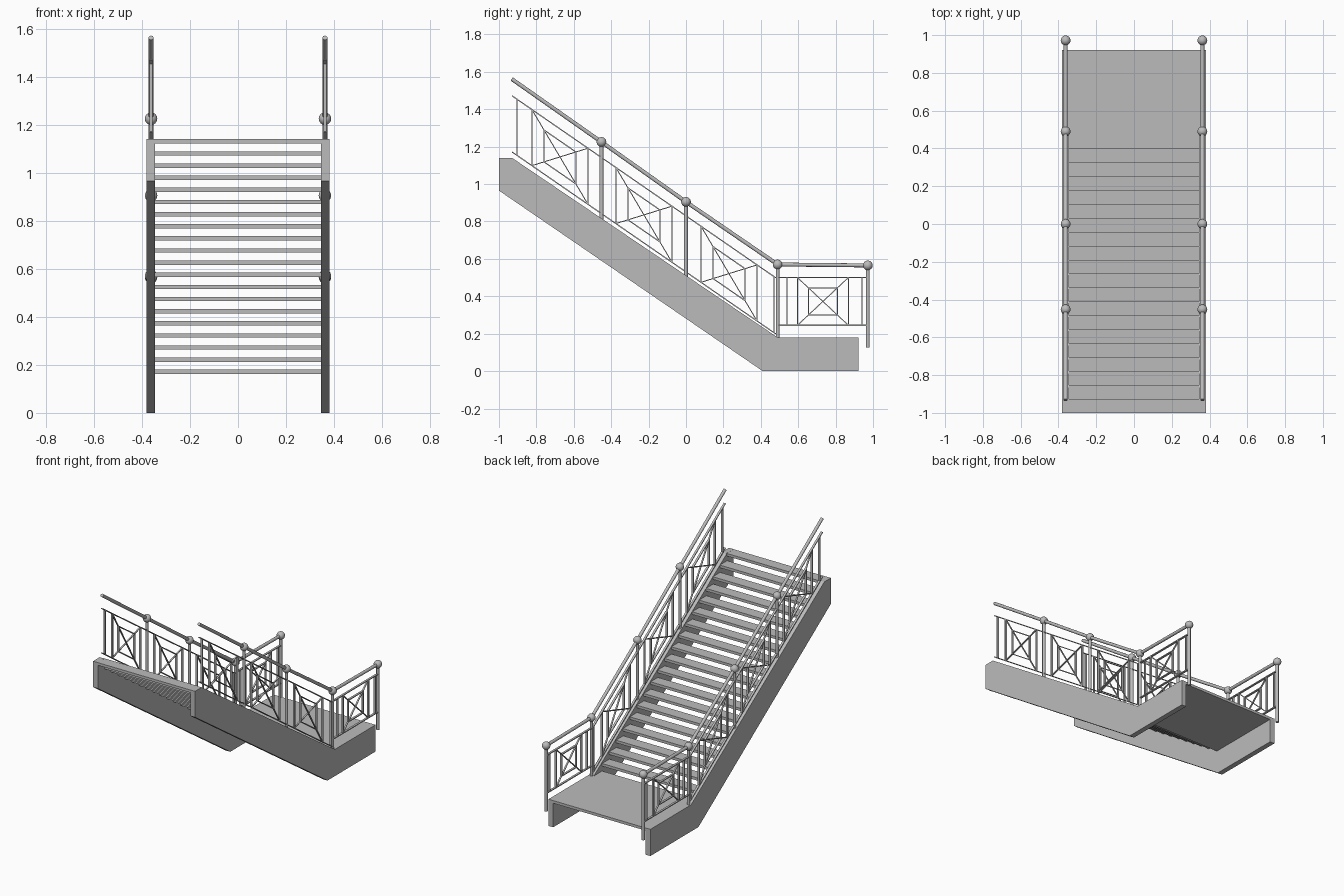
import bpy, bmesh
from mathutils import Vector

cube = bpy.data.objects.get("Cube")
if cube:
    bpy.data.objects.remove(cube, do_unlink=True)

grey = bpy.data.materials.new("grey_metal")
grey.use_nodes = True
colour = (0.5, 0.5, 0.5, 1)
grey.diffuse_color = colour
grey.node_tree.nodes["Principled BSDF"].inputs["Base Color"].default_value = colour

RAIL_X = 0.362
SLOPE = -0.69
RISE, RUN = 0.0505, 0.0737
LANDING_Z, LANDING_Y = 0.18, 0.40


def finish(name, bm, smooth=False):
    bmesh.ops.recalc_face_normals(bm, faces=bm.faces)
    mesh = bpy.data.meshes.new(name)
    bm.to_mesh(mesh)
    bm.free()
    mesh.materials.append(grey)
    obj = bpy.data.objects.new(name, mesh)
    bpy.context.collection.objects.link(obj)
    if smooth:
        bpy.ops.object.select_all(action='DESELECT')
        obj.select_set(True)
        bpy.context.view_layer.objects.active = obj
        bpy.ops.object.shade_smooth_by_angle()
    return obj


def prism(bm, outline, x0, x1):
    """Extrude a (y, z) outline from x0 to x1."""
    face = bm.faces.new([bm.verts.new((x0, y, z)) for y, z in outline])
    out = bmesh.ops.extrude_face_region(bm, geom=[face])
    moved = [v for v in out["geom"] if isinstance(v, bmesh.types.BMVert)]
    bmesh.ops.translate(bm, verts=moved, vec=(x1 - x0, 0, 0))


def slab(bm, y0, y1, top, half_x, thick=0.018):
    prism(bm, [(y0, top - thick), (y1, top - thick), (y1, top), (y0, top)], -half_x, half_x)


def flat_bar(bm, x, a, b, thick=0.006, wide=0.014):
    """Flat bar between two (y, z) points."""
    a, b = Vector(a), Vector(b)
    d = (b - a).normalized() * thick / 2
    n = Vector((-d.y, d.x))
    prism(bm, [a + n, b + n, b - n, a - n], x - wide / 2, x + wide / 2)


def tube(bm, x, a, b, radius):
    """Round tube between two (y, z) points."""
    a, b = Vector((x, *a)), Vector((x, *b))
    d = b - a
    m = d.to_track_quat('Z', 'Y').to_matrix().to_4x4()
    m.translation = (a + b) / 2
    bmesh.ops.create_cone(bm, cap_ends=True, segments=16, radius1=radius,
                          radius2=radius, depth=d.length, matrix=m)


def panel(bm, x, centre, half_y, low, high):
    """Framed cross with a smaller frame inside; low/high give rail heights at y."""
    def point(u, v):
        y = centre + u * half_y
        return y, (low(y) + high(y)) / 2 + v * (high(y) - low(y)) / 2
    for s in (-1, 1):
        flat_bar(bm, x, point(s, -1), point(s, 1))
        flat_bar(bm, x, point(-1, -s), point(1, s), 0.005, 0.01)
        k = 0.57
        flat_bar(bm, x, point(s * k, -k), point(s * k, k))
        flat_bar(bm, x, point(-k, s * k), point(k, s * k))


def low_slope(y): return 0.53 + SLOPE * y
def high_slope(y): return 0.83 + SLOPE * y
def low_flat(y): return 0.245
def high_flat(y): return 0.50


# Landing and open treads
bm = bmesh.new()
slab(bm, LANDING_Y, 0.922, LANDING_Z, 0.36)
finish("landing", bm)
bm = bmesh.new()
for i in range(19):
    front = LANDING_Y - i * RUN
    slab(bm, max(front - RUN - 0.004, -1), front, LANDING_Z + (i + 1) * RISE, 0.35)
finish("treads", bm)

stringer_outline = [(-1, 1.14), (-0.93, 1.14), (0.49, 0.18), (0.922, 0.18),
                    (0.922, 0), (0.41, 0), (-1, 0.965)]
posts = [(0.972, 0.125, 0.565), (0.49, 0.18, 0.57), (0.0, 0.50, 0.905), (-0.452, 0.81, 1.225)]

for side, s in (("left", 1), ("right", -1)):
    x = s * RAIL_X
    # Side beam
    bm = bmesh.new()
    prism(bm, stringer_outline, s * 0.345, s * 0.38)
    finish(side + "_stringer", bm)

    # Posts with ball caps
    bm = bmesh.new()
    for y, z0, z1 in posts:
        tube(bm, x, (y, z0), (y, z1), 0.01)
    finish(side + "_posts", bm, True)
    bm = bmesh.new()
    for y, z0, z1 in posts:
        ball = bmesh.ops.create_uvsphere(bm, u_segments=20, v_segments=12, radius=0.026)
        bmesh.ops.translate(bm, verts=ball["verts"], vec=(x, y, z1))
    finish(side + "_ball_caps", bm, True)

    # Handrail
    bm = bmesh.new()
    path = [(y, z) for y, _, z in posts] + [(-0.932, 1.562)]
    for a, b in zip(path, path[1:]):
        tube(bm, x, a, b, 0.0105)
    finish(side + "_handrail", bm, True)

    # Thin rails, balusters and crossed panels
    bm = bmesh.new()
    for f in (low_slope, high_slope):
        flat_bar(bm, x, (-0.93, f(-0.93)), (0.48, f(0.48)))
    for f in (low_flat, high_flat):
        flat_bar(bm, x, (0.49, f(0)), (0.97, f(0)))
    for y in (-0.904, 0.47):
        flat_bar(bm, x, (y, low_slope(y)), (y, high_slope(y)))
    for y in (0.54, 0.94):
        flat_bar(bm, x, (y, low_flat(y)), (y, high_flat(y)))
    for c in (-0.674, -0.225, 0.23):
        panel(bm, x, c, 0.15, low_slope, high_slope)
    panel(bm, x, 0.732, 0.136, low_flat, high_flat)
    finish(side + "_railing_infill", bm)
